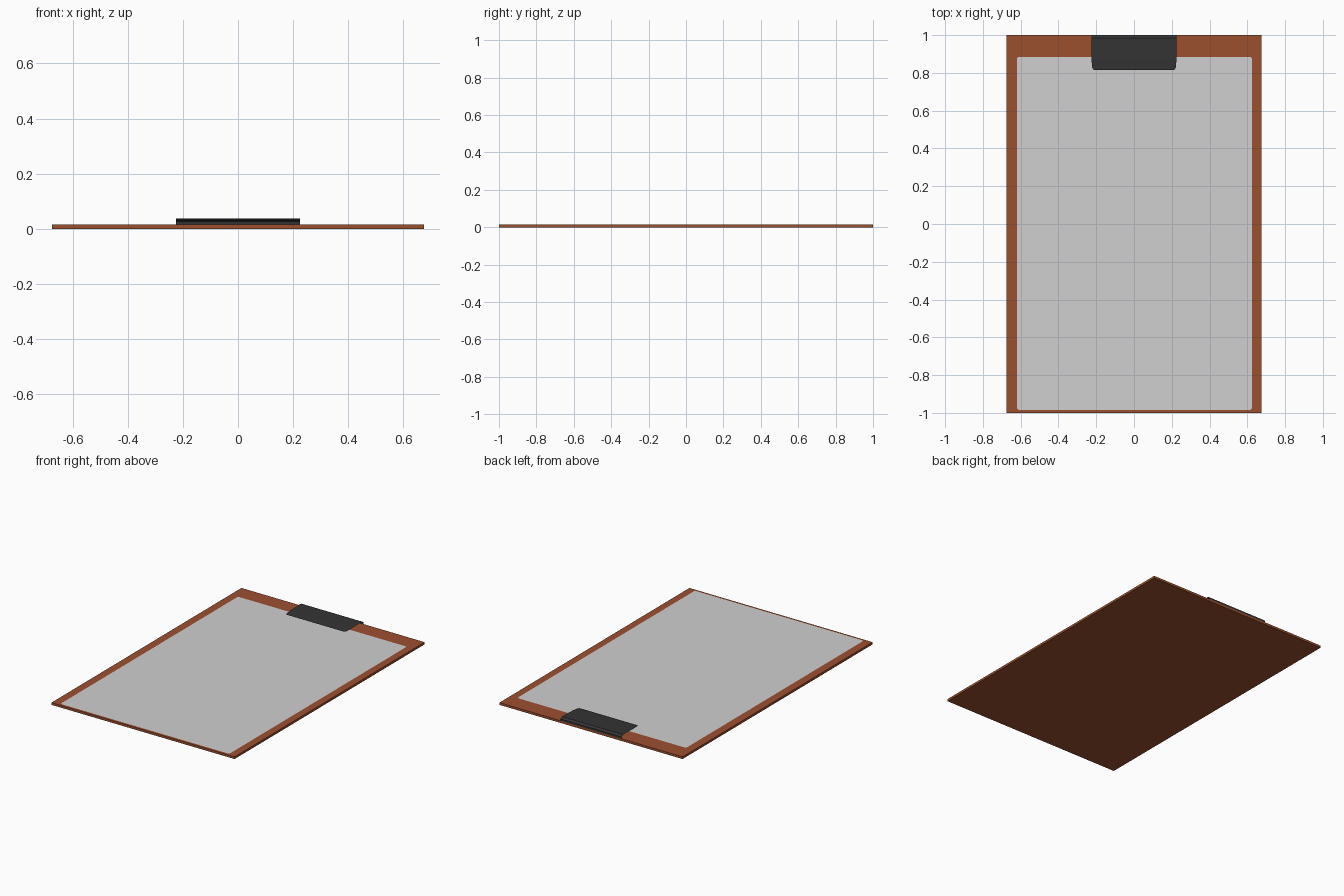
import bpy, bmesh, math

if "Cube" in bpy.data.objects:
    bpy.data.objects.remove(bpy.data.objects["Cube"])


def material(name, rgb):
    m = bpy.data.materials.new(name)
    m.diffuse_color = (*rgb, 1.0)
    m.use_nodes = True
    m.node_tree.nodes["Principled BSDF"].inputs["Base Color"].default_value = m.diffuse_color
    return m


def finish(name, bm, mat):
    me = bpy.data.meshes.new(name)
    bm.to_mesh(me)
    bm.free()
    me.materials.append(mat)
    ob = bpy.data.objects.new(name, me)
    bpy.context.collection.objects.link(ob)
    return ob


brown = material("brown_wood", (0.33, 0.08, 0.028))
grey = material("paper_grey", (0.63, 0.63, 0.63))
black = material("clip_black", (0.034, 0.034, 0.034))

TOP = 0.015

# Backing board
bm = bmesh.new()
bmesh.ops.create_cube(bm, size=1.0)
for v in bm.verts:
    v.co.x *= 1.35
    v.co.y *= 2.0
    v.co.z = (v.co.z + 0.5) * TOP
finish("board", bm, brown)

# Paper: flat sheet with small rounded corners, just above the board
bm = bmesh.new()
x0, x1, y0, y1, r = -0.62, 0.625, -0.985, 0.885, 0.014
pts = []
corners = [(x1 - r, y1 - r), (x0 + r, y1 - r), (x0 + r, y0 + r), (x1 - r, y0 + r)]
for i, (cx, cy) in enumerate(corners):
    for k in range(4):
        a = math.pi / 2 * (i + k / 3)
        pts.append(bm.verts.new((cx + r * math.cos(a), cy + r * math.sin(a), TOP + 0.0006)))
bm.faces.new(pts)
finish("paper", bm, grey)

# Clip: bent open sheet, rows of (half width, y, z) from the back foot to the front lip
bm = bmesh.new()
profile = [(0.225, 1.0, TOP), (0.225, 1.0, 0.027), (0.225, 0.985, 0.037),
           (0.225, 0.87, 0.034), (0.221, 0.828, 0.032), (0.212, 0.815, 0.031)]
rows = [(bm.verts.new((-w, y, z)), bm.verts.new((w, y, z))) for w, y, z in profile]
for a, b in zip(rows, rows[1:]):
    bm.faces.new((a[0], b[0], b[1], a[1]))
finish("clip", bm, black)
